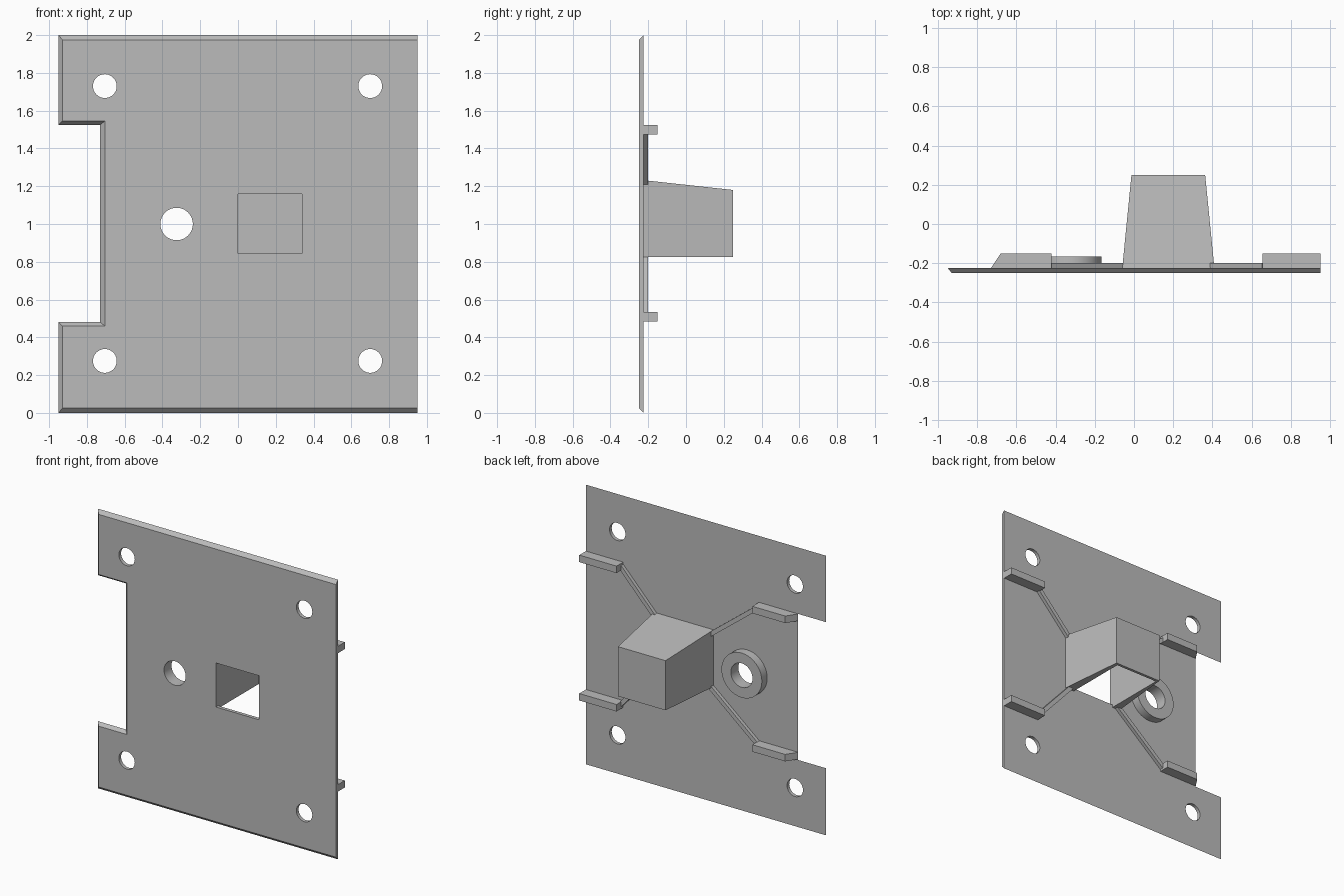
import bpy, bmesh, math
from mathutils import Vector

if "Cube" in bpy.data.objects:
    bpy.data.objects.remove(bpy.data.objects["Cube"])

grey = bpy.data.materials.new("plain grey")
grey.diffuse_color = (0.5, 0.5, 0.5, 1)
grey.use_nodes = True
grey.node_tree.nodes["Principled BSDF"].inputs["Base Color"].default_value = grey.diffuse_color
BACK = -0.225   # rear surface of the plate


def loft(name, front, rear, y0, y1):
    """Solid between two (x, z) outlines at depths y0 and y1."""
    bm = bmesh.new()
    a = [bm.verts.new((x, y0, z)) for x, z in front]
    b = [bm.verts.new((x, y1, z)) for x, z in rear]
    n = len(a)
    bm.faces.new(a)
    bm.faces.new(b[::-1])
    for i in range(n):
        j = (i + 1) % n
        bm.faces.new((a[j], a[i], b[i], b[j]))
    bmesh.ops.recalc_face_normals(bm, faces=bm.faces)
    me = bpy.data.meshes.new(name)
    bm.to_mesh(me)
    bm.free()
    ob = bpy.data.objects.new(name, me)
    bpy.context.collection.objects.link(ob)
    me.materials.append(grey)
    return ob


def rect(x0, x1, z0, z1):
    return [(x0, z0), (x1, z0), (x1, z1), (x0, z1)]


def circle(x, z, r, n=40):
    return [(x + r * math.cos(2 * math.pi * i / n),
             z + r * math.sin(2 * math.pi * i / n)) for i in range(n)]


def prism(name, outline, y0, y1):
    return loft(name, outline, outline, y0, y1)


def cut(ob, cutters):
    for c in cutters:
        m = ob.modifiers.new("cut", 'BOOLEAN')
        m.operation = 'DIFFERENCE'
        m.solver = 'EXACT'
        m.object = c
    bpy.context.view_layer.update()
    dg = bpy.context.evaluated_depsgraph_get()
    me = bpy.data.meshes.new_from_object(ob.evaluated_get(dg))
    ob.modifiers.clear()
    ob.data = me
    for c in cutters:
        bpy.data.objects.remove(c)


def smooth(ob):
    bpy.ops.object.select_all(action='DESELECT')
    ob.select_set(True)
    bpy.context.view_layer.objects.active = ob
    bpy.ops.object.shade_smooth_by_angle(angle=math.radians(30))


# Plate with bevelled front rim and side notch
rear = [(-.95, 0), (.95, 0), (.95, 2), (-.95, 2),
        (-.95, 1.525), (-.73, 1.525), (-.73, .48), (-.95, .48)]
front = [(-.93, .025), (.95, .025), (.95, 1.975), (-.93, 1.975),
         (-.93, 1.545), (-.705, 1.545), (-.705, .46), (-.93, .46)]
plate = loft("plate", front, rear, -0.25, BACK)
holes = [prism("hole_cutter", circle(x, z, 0.063), -0.3, -0.2)
         for x in (-0.705, 0.7) for z in (0.275, 1.73)]
holes.append(prism("hole_cutter", circle(-0.325, 1, 0.086), -0.3, -0.2))
holes.append(prism("window_cutter", rect(0.0, 0.34, 0.845, 1.16), -0.3, -0.2))
cut(plate, holes)
smooth(plate)

# Tapered housing, hollow and open underneath
housing = loft("housing", rect(-.06, .41, .825, 1.232),
               rect(-.013, .363, .825, 1.18), BACK, 0.25)
cut(housing, [prism("cavity_cutter", rect(0.0, 0.34, 0.6, 1.16), -0.3, 0.23)])

# Raised ring around the central hole
ring = prism("ring", circle(-0.325, 1, 0.16), BACK, -0.165)
cut(ring, [prism("ring_cutter", circle(-0.325, 1, 0.086), -0.3, 0)])
smooth(ring)


# Pads and the thin diagonal ribs joining them to the housing
def rib(name, a, b, width):
    a, b = Vector(a), Vector(b)
    d = (b - a).normalized() * width / 2
    s = Vector((-d.y, d.x))
    prism(name, [tuple(p) for p in (a + s, a - s, b - s, b + s)], BACK, -0.2)


for level, zc, zbox in (("upper", 1.5, 1.19), ("lower", 0.51, 0.84)):
    z0, z1 = zc - 0.025, zc + 0.025
    prism("right_pad_" + level, rect(0.655, 0.95, z0, z1), BACK, -0.15)
    loft("left_pad_" + level, rect(-0.73, -0.42, z0, z1),
         rect(-0.68, -0.42, z0, z1), BACK, -0.15)
    rib("right_rib_" + level, (0.665, zc), (0.37, zbox), 0.03)
    rib("left_rib_" + level, (-0.43, zc), (-0.03, zbox), 0.03)
